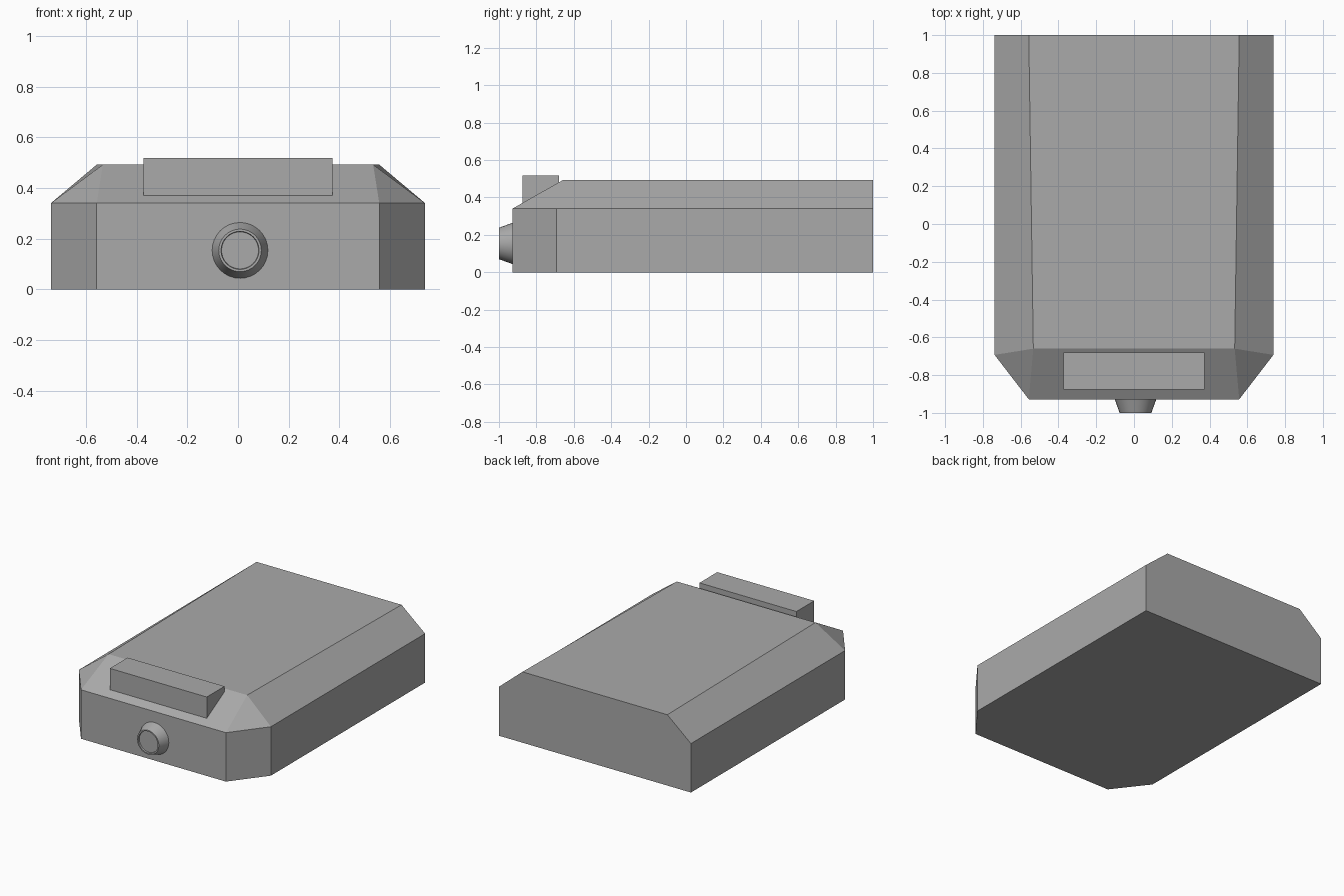
import bpy, bmesh, math

cube = bpy.data.objects.get("Cube")
if cube:
    bpy.data.objects.remove(cube, do_unlink=True)

grey = bpy.data.materials.new("plain grey")
grey.use_nodes = True
COLOUR = (0.4, 0.4, 0.4, 1)
grey.diffuse_color = COLOUR
grey.node_tree.nodes["Principled BSDF"].inputs["Base Color"].default_value = COLOUR


def finish(name, bm):
    bmesh.ops.recalc_face_normals(bm, faces=bm.faces)
    mesh = bpy.data.meshes.new(name)
    bm.to_mesh(mesh)
    bm.free()
    mesh.materials.append(grey)
    obj = bpy.data.objects.new(name, mesh)
    bpy.context.collection.objects.link(obj)
    return obj


# Body: chamfered footprint with a sloped upper deck
bm = bmesh.new()
half = [(0.738, 1.0), (0.738, -0.693), (0.557, -0.928)]
outline = half + [(-x, y) for x, y in reversed(half)]
deck = [(0.557, 1.0), (0.533, -0.66), (-0.533, -0.66), (-0.557, 1.0)]
base = [bm.verts.new((x, y, 0)) for x, y in outline]
rim = [bm.verts.new((x, y, 0.34)) for x, y in outline]
top = [bm.verts.new((x, y, 0.492)) for x, y in deck]
bm.faces.new(base)
bm.faces.new(top)
for i in range(6):
    j = (i + 1) % 6
    bm.faces.new((base[i], base[j], rim[j], rim[i]))
for face in (
    (rim[0], rim[1], top[1], top[0]),
    (rim[1], rim[2], top[1]),
    (rim[2], rim[3], top[2], top[1]),
    (rim[3], rim[4], top[2]),
    (rim[4], rim[5], top[3], top[2]),
    (rim[5], rim[0], top[0], top[3]),
):
    bm.faces.new(face)
finish("body", bm)

# Block on the front slope, its underside following the slope
bm = bmesh.new()
bmesh.ops.create_cube(bm, size=1)
for v in bm.verts:
    x, y, z = v.co
    back = y > 0
    low = 0.475 if back else 0.37
    v.co = (x * 0.745, -0.68 if back else -0.875, 0.518 if z > 0 else low)
finish("top_block", bm)

# Round tapered nozzle with a shallow recessed face
bm = bmesh.new()
SIDES = 32
rings = []
for radius, y in ((0.11, -0.928), (0.084, -1.0), (0.075, -1.0), (0.073, -0.99)):
    rings.append([
        bm.verts.new((0.008 + radius * math.cos(2 * math.pi * i / SIDES), y,
                      0.154 + radius * math.sin(2 * math.pi * i / SIDES)))
        for i in range(SIDES)])
for a, b in zip(rings, rings[1:]):
    for i in range(SIDES):
        j = (i + 1) % SIDES
        bm.faces.new((a[i], a[j], b[j], b[i]))
bm.faces.new(rings[0])
bm.faces.new(rings[-1])
nozzle = finish("front_nozzle", bm)
bpy.ops.object.select_all(action="DESELECT")
nozzle.select_set(True)
bpy.context.view_layer.objects.active = nozzle
bpy.ops.object.shade_smooth_by_angle(angle=math.radians(30))
